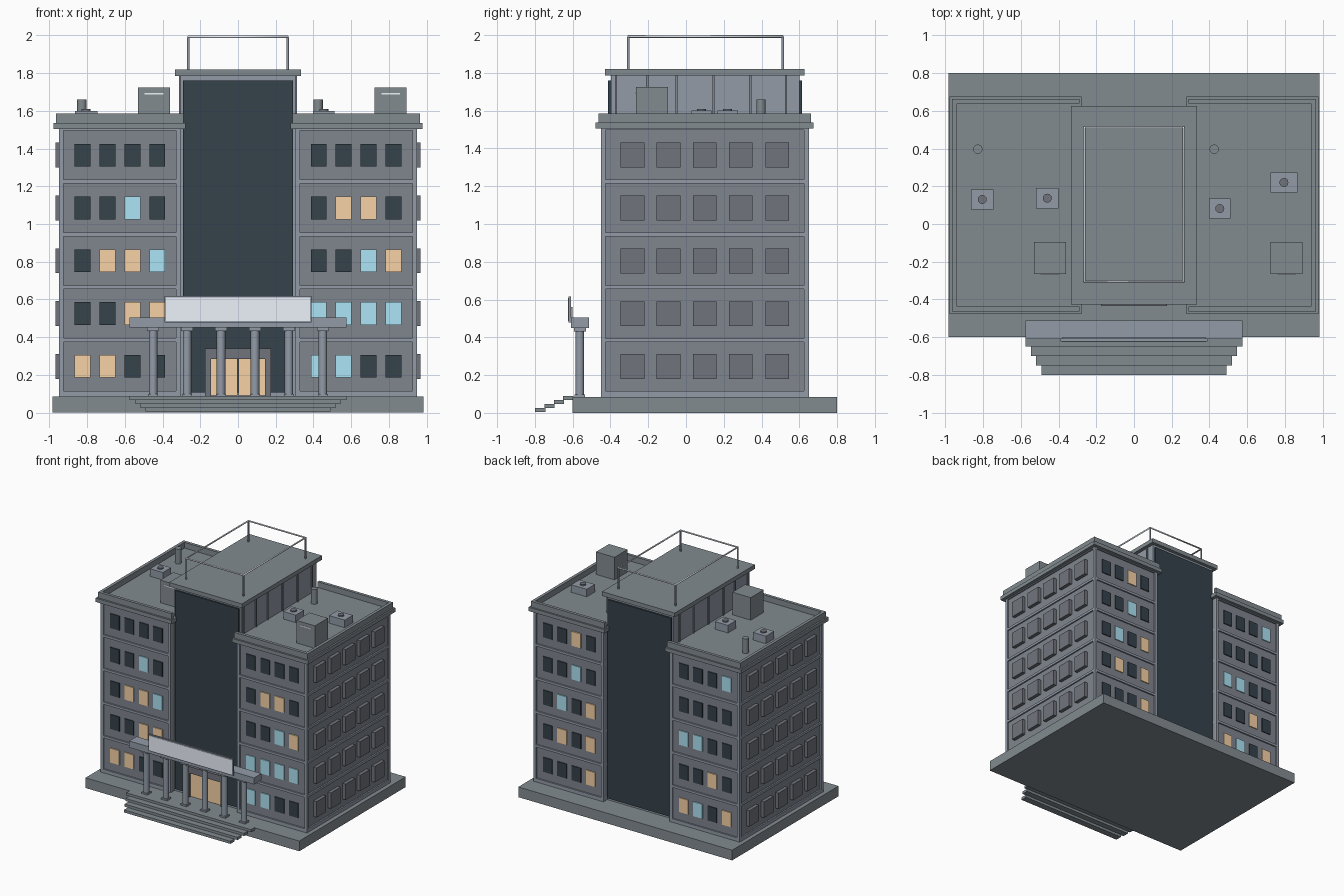
import bpy, bmesh
from math import radians
from mathutils import Matrix

if "Cube" in bpy.data.objects:
    bpy.data.objects.remove(bpy.data.objects["Cube"])


def material(name, rgb):
    m = bpy.data.materials.new(name)
    m.diffuse_color = (*rgb, 1)
    m.use_nodes = True
    m.node_tree.nodes["Principled BSDF"].inputs["Base Color"].default_value = m.diffuse_color
    return m


DARK = material("dark_glass", (0.036, 0.054, 0.069))
WARM = material("warm_light", (0.93, 0.65, 0.38))
COOL = material("cool_light", (0.42, 0.78, 0.92))
PALE = material("pale_panel", (0.85, 0.90, 0.98))
WALL = material("wall_grey", (0.215, 0.24, 0.275))
TRIM = material("trim_grey", (0.29, 0.33, 0.39))
STONE = material("stone_grey", (0.225, 0.26, 0.28))
SLATE = material("slate_grey", (0.165, 0.175, 0.20))


def finish(name, bm, mat):
    me = bpy.data.meshes.new(name)
    bm.to_mesh(me)
    bm.free()
    ob = bpy.data.objects.new(name, me)
    bpy.context.collection.objects.link(ob)
    me.materials.append(mat)
    return ob


def boxes(name, items, mat):
    """One object from boxes given as (x0, x1, y0, y1, z0, z1)."""
    bm = bmesh.new()
    for x0, x1, y0, y1, z0, z1 in items:
        mtx = Matrix.Translation(((x0 + x1) / 2, (y0 + y1) / 2, (z0 + z1) / 2)) \
            @ Matrix.Diagonal((abs(x1 - x0), y1 - y0, z1 - z0, 1))
        bmesh.ops.create_cube(bm, size=1, matrix=mtx)
    bmesh.ops.recalc_face_normals(bm, faces=bm.faces)
    return finish(name, bm, mat)


def cylinders(name, items, mat, sides=12):
    """One object from upright cylinders given as (x, y, radius, z0, z1)."""
    bm = bmesh.new()
    for x, y, r, z0, z1 in items:
        bmesh.ops.create_cone(bm, cap_ends=True, segments=sides, radius1=r, radius2=r,
                              depth=z1 - z0, matrix=Matrix.Translation((x, y, (z0 + z1) / 2)))
    ob = finish(name, bm, mat)
    ob.data.shade_smooth()
    ob.data.set_sharp_from_angle(angle=radians(35))
    return ob


def both(items):
    """Add the x-mirrored copy of every box."""
    return items + [(-b[1], -b[0], *b[2:]) for b in items]


# Plinth and entrance stairs
boxes("plinth", [(-0.985, 0.985, -0.6, 0.8, 0, 0.085)], STONE)
boxes("entrance_steps", [(-w, w, y, y + 0.055, z, z + 0.022) for w, y, z in (
    (0.49, -0.80, 0.005), (0.52, -0.75, 0.026), (0.545, -0.70, 0.047), (0.575, -0.65, 0.067))], STONE)

# Wings: recessed core, corner posts and floor bands
X0, X1, Y0, Y1, R = 0.305, 0.95, -0.45, 0.65, 0.012
boxes("wing_core", both([(X0, X1 - R, Y0 + R, Y1 - R, 0.085, 1.53)]), WALL)
P = 0.024
boxes("wing_corner_posts", both([(x, x + P, y, y + P, 0.085, 1.51)
                                 for x in (X0, X1 - P) for y in (Y0, Y1 - P)]), TRIM)
bands = [(0.085, 0.115)] + [(0.375 + 0.28 * i, 0.395 + 0.28 * i) for i in range(4)] + [(1.497, 1.51)]
boxes("wing_floor_bands", both([(X0, X1, Y0, Y1, a, b) for a, b in bands]), TRIM)

# Cornice and parapet walls
boxes("wing_cornice", both([(0.278, 0.978, -0.478, 0.676, 1.505, 1.537)]), STONE)
a, b, c, d, t = 0.288, 0.965, -0.463, 0.663, 0.025
boxes("wing_parapet", both([(a, b, c, c + t, 1.53, 1.585), (a, b, d - t, d, 1.53, 1.585),
                            (b - t, b, c + t, d - t, 1.53, 1.585)]), STONE)

# Front and back windows: rows from the ground up, columns from -x to +x
front = ["WWDDCCDD", "DDWWCCCC", "DWWCDDCW", "DDCDDWWD", "DDDDDDDD"]
back = ["WDCWWDDD", "DWDDWDWD", "DDCCWDCD", "DDDDDCDD", "CDDDDWDD"]
cols = [-0.824, -0.692, -0.56, -0.428, 0.428, 0.56, 0.692, 0.824]
for key, label, mat in (("D", "dark", DARK), ("W", "warm", WARM), ("C", "cool", COOL)):
    panes = []
    for rows, y in ((front, Y0 + 0.004), (back, Y1 - 0.014)):
        for f, row in enumerate(rows):
            z = 0.245 + 0.28 * f
            panes += [(x - 0.042, x + 0.042, y, y + 0.01, z - 0.06, z + 0.06)
                      for x, k in zip(cols, row) if k == key]
    boxes(label + "_windows", panes, mat)

# Projecting side window blocks
boxes("side_window_blocks", both([
    (0.93, 0.967, y - 0.063, y + 0.063, z - 0.066, z + 0.066)
    for y in (-0.283, -0.092, 0.099, 0.29, 0.483)
    for z in [0.245 + 0.28 * i for i in range(5)]]), SLATE)

# Central tower with glass walls, side ribs and cap
boxes("tower_core", [(-0.305, 0.305, -0.398, 0.6, 0.085, 1.79)], TRIM)
boxes("tower_glass", [(-0.292, 0.292, -0.412, -0.39, 0.105, 1.76),
                      (-0.292, 0.292, 0.59, 0.615, 0.105, 1.76)], DARK)
boxes("tower_side_ribs", both([(0.3, 0.314, y - 0.006, y + 0.006, 1.53, 1.785)
                               for y in (-0.37, -0.205, -0.05, 0.145, 0.34, 0.53)]), WALL)
boxes("tower_cap", [(-0.335, 0.335, -0.428, 0.627, 1.785, 1.82)], STONE)

# Roof railing: round posts and a closed tube on top
rx, r0, r1, h = 0.27, -0.312, 0.52, 0.007
corners = [(-rx + h, r0 + h), (rx - h, r0 + h), (rx - h, r1 - h), (-rx + h, r1 - h)]
cylinders("railing_posts", [(x, y, h, 1.815, 1.99) for x, y in corners], TRIM)
rail = bpy.data.curves.new("railing_top", "CURVE")
rail.dimensions = "3D"
rail.bevel_depth, rail.bevel_resolution = h, 2
sp = rail.splines.new("POLY")
sp.points.add(3)
for p, (x, y) in zip(sp.points, corners):
    p.co = (x, y, 1.993, 1)
sp.use_cyclic_u = True
rail.materials.append(PALE)
bpy.context.collection.objects.link(bpy.data.objects.new("railing_top", rail))

# Roof equipment
boxes("roof_cabinets", [(x, x + 0.17, -0.265, -0.095, 1.53, 1.725) for x in (-0.53, 0.725)], STONE)
boxes("cabinet_strips", [(x, x + 0.1, -0.267, -0.26, 1.687, 1.695) for x in (-0.495, 0.76)], PALE)
fans = [(-0.805, 0.13, 0.06), (-0.46, 0.137, 0.06), (0.455, 0.082, 0.057), (0.795, 0.22, 0.072)]
boxes("fan_units", [(x - w, x + w, y - 0.054, y + 0.054, 1.53, 1.6) for x, y, w in fans], TRIM)
cylinders("fan_caps", [(x, y, 0.024, 1.595, 1.61) for x, y, w in fans], SLATE)
cylinders("vent_pipes", [(x, 0.397, 0.025, 1.53, 1.66) for x in (-0.828, 0.425)], STONE)

# Entrance portico: columns, canopy
col_x = [-0.45 + 0.18 * i for i in range(6)]
cylinders("portico_columns", [(x, -0.562, 0.023, 0.085, 0.44) for x in col_x], TRIM)
boxes("column_capitals", [(x - 0.032, x + 0.032, -0.594, -0.53, 0.432, 0.452) for x in col_x], TRIM)
boxes("column_bases", [(x - 0.027, x + 0.027, -0.589, -0.535, 0.08, 0.098) for x in col_x], TRIM)
boxes("portico_canopy", [(-0.575, 0.575, -0.61, -0.513, 0.45, 0.505)], TRIM)

# Blank sign board on the canopy
boxes("sign_frame", [(-0.39, 0.39, -0.622, -0.608, 0.478, 0.617)], TRIM)
boxes("sign_panel", [(-0.382, 0.382, -0.626, -0.618, 0.486, 0.609)], PALE)
boxes("sign_back_rail", [(-0.38, 0.38, -0.61, -0.6, 0.5, 0.56)], TRIM)

# Doorway frame and lit doors
boxes("door_frame", both([(0.142, 0.175, -0.435, -0.4, 0.085, 0.34)])
      + [(-0.142, 0.142, -0.435, -0.4, 0.285, 0.34)], SLATE)
boxes("doors", both([(0.003, 0.142, -0.425, -0.4, 0.09, 0.285)]), WARM)
